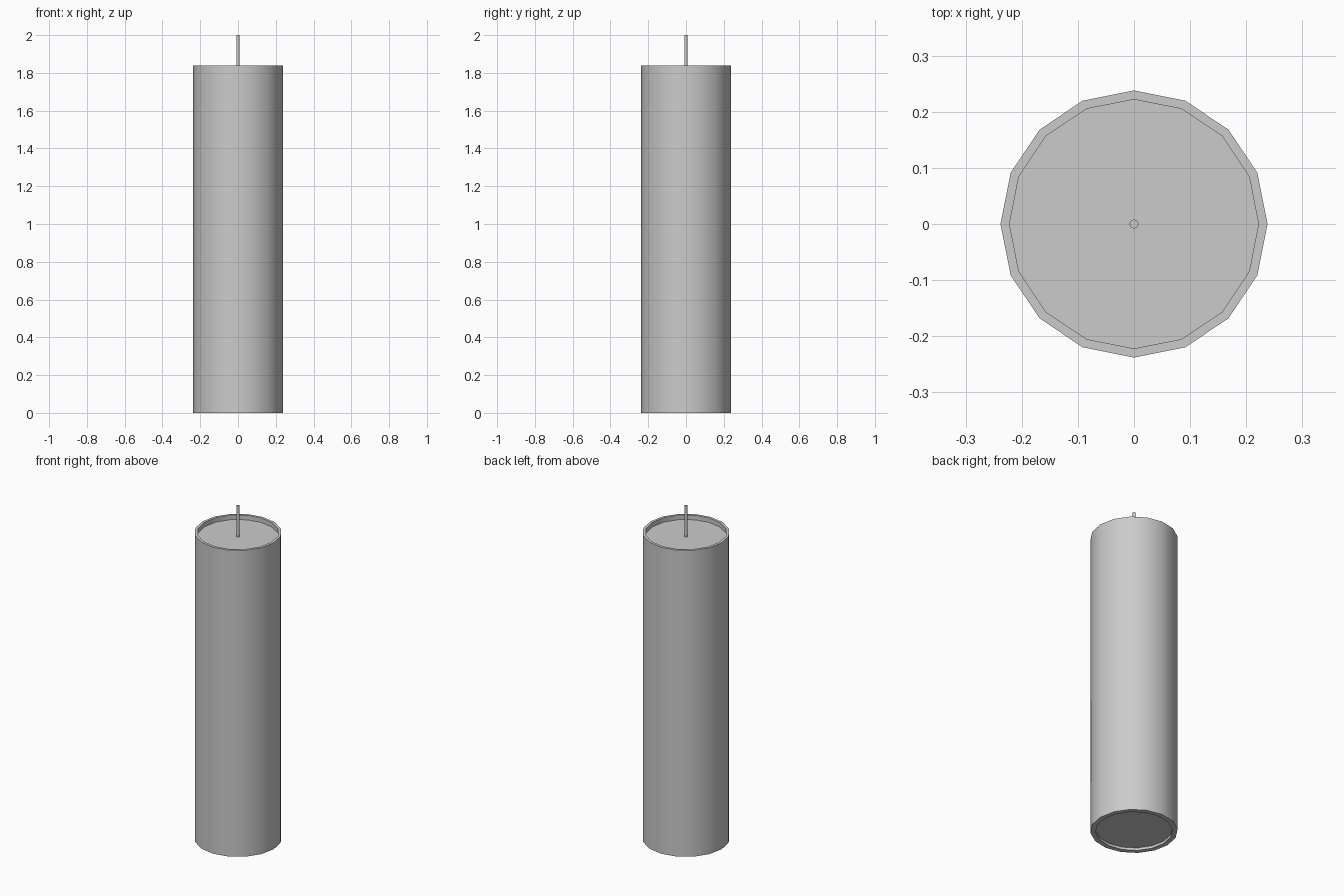
import bpy, bmesh, math

if "Cube" in bpy.data.objects:
    bpy.data.objects.remove(bpy.data.objects["Cube"])

SIDES = 16


def lathe(name, profile, sides):
    """Revolve (radius, height) points around z; radius 0 becomes a pole."""
    bm = bmesh.new()
    rings = []
    for r, z in profile:
        if r == 0:
            rings.append([bm.verts.new((0, 0, z))] * sides)
        else:
            rings.append([bm.verts.new((r * math.cos(2 * math.pi * i / sides),
                                        r * math.sin(2 * math.pi * i / sides), z))
                          for i in range(sides)])
    for a, b in zip(rings, rings[1:]):
        for i in range(sides):
            j = (i + 1) % sides
            corners = list(dict.fromkeys((a[i], a[j], b[j], b[i])))
            bm.faces.new(corners)
    bmesh.ops.recalc_face_normals(bm, faces=bm.faces)
    mesh = bpy.data.meshes.new(name)
    bm.to_mesh(mesh)
    bm.free()
    obj = bpy.data.objects.new(name, mesh)
    bpy.context.collection.objects.link(obj)
    bpy.context.view_layer.objects.active = obj
    obj.select_set(True)
    bpy.ops.object.shade_smooth_by_angle(angle=math.radians(30))
    obj.select_set(False)
    return obj


# Candle body: shallow recess underneath, straight wall, thin rim, sunken wax top
lathe("candle_body", [(0, 0.015), (0.21, 0.015), (0.21, 0), (0.238, 0),
                      (0.238, 1.84), (0.222, 1.84), (0.222, 1.813), (0, 1.813)], SIDES)

# Wick standing in the middle of the wax
lathe("wick", [(0, 1.80), (0.008, 1.80), (0.008, 2.0), (0, 2.0)], SIDES)
